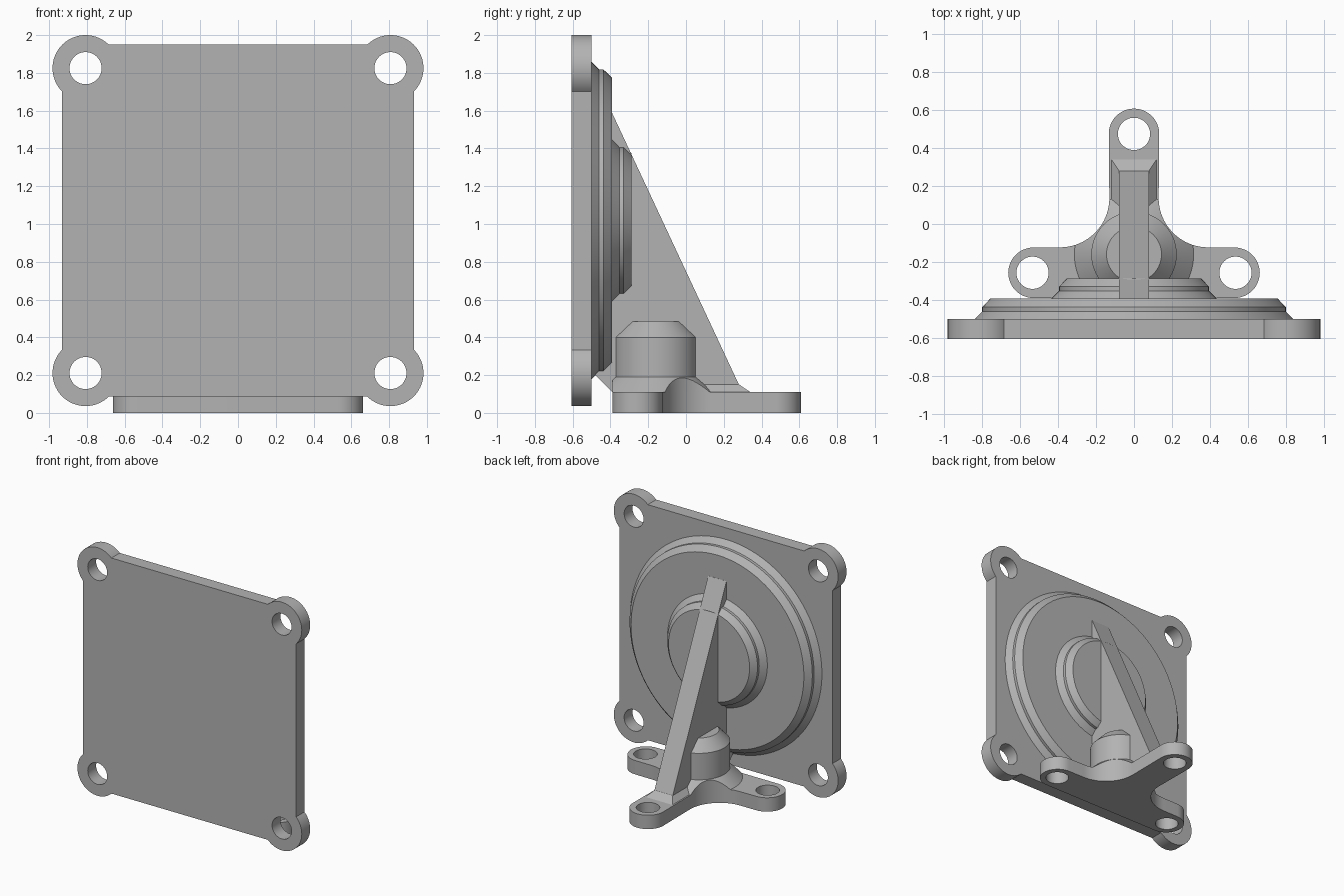
import bpy, bmesh, math
from mathutils import Matrix

cube = bpy.data.objects.get("Cube")
if cube:
    bpy.data.objects.remove(cube, do_unlink=True)

grey = bpy.data.materials.new("plain_grey")
grey.use_nodes = True
COLOUR = (0.45, 0.45, 0.45, 1)
grey.diffuse_color = COLOUR
grey.node_tree.nodes["Principled BSDF"].inputs["Base Color"].default_value = COLOUR

FACE_BACK = Matrix.Rotation(math.pi / 2, 4, 'X')   # local z becomes -y
SIDEWAYS = Matrix(((0, 0, 1, 0), (1, 0, 0, 0), (0, 1, 0, 0), (0, 0, 0, 1)))


def finish(name, bm, matrix=Matrix()):
    bmesh.ops.recalc_face_normals(bm, faces=bm.faces)
    bm.transform(matrix)
    mesh = bpy.data.meshes.new(name)
    bm.to_mesh(mesh)
    bm.free()
    mesh.materials.append(grey)
    obj = bpy.data.objects.new(name, mesh)
    bpy.context.collection.objects.link(obj)
    return obj


def smooth(obj):
    bpy.ops.object.select_all(action='DESELECT')
    obj.select_set(True)
    bpy.context.view_layer.objects.active = obj
    bpy.ops.object.shade_smooth_by_angle(angle=math.radians(30))


def arc(cx, cy, r, start, end, n=24):
    angles = [math.radians(start + (end - start) * i / n) for i in range(n + 1)]
    return [(cx + r * math.cos(a), cy + r * math.sin(a)) for a in angles]


def prism(name, loops, low, high, matrix=Matrix()):
    """Extrude an outline, with further loops as holes."""
    bm = bmesh.new()
    for loop in loops:
        vs = [bm.verts.new((x, y, low)) for x, y in loop]
        for i, v in enumerate(vs):
            bm.edges.new((v, vs[i - 1]))
    bmesh.ops.triangle_fill(bm, use_beauty=True, edges=bm.edges[:])
    top = bmesh.ops.extrude_face_region(bm, geom=bm.faces[:])["geom"]
    bmesh.ops.translate(bm, vec=(0, 0, high - low),
                        verts=[g for g in top if isinstance(g, bmesh.types.BMVert)])
    return finish(name, bm, matrix)


def turned(name, profile, matrix, n=96):
    """Stack of rings (radius, height), capped at both ends."""
    bm = bmesh.new()
    rings = [[bm.verts.new((x, y, h)) for x, y in arc(0, 0, r, 0, 360, n)[:-1]]
             for r, h in profile]
    for a, b in zip(rings, rings[1:]):
        for i in range(n):
            bm.faces.new((a[i - 1], a[i], b[i], b[i - 1]))
    bm.faces.new(rings[0])
    bm.faces.new(rings[-1])
    return finish(name, bm, matrix)


def hole(cx, cy):
    return arc(cx, cy, 0.085, 0, 360, 48)[:-1]


# Square plate with four round corner lugs
MID, LUG, LUG_R, EDGE = 1.018, 0.807, 0.175, 0.932
reach = math.degrees(math.acos((EDGE - LUG) / LUG_R))
outline, holes = [], []
for k, (sx, sy) in enumerate(((1, 1), (-1, 1), (-1, -1), (1, -1))):
    outline += arc(sx * LUG, sy * LUG, LUG_R, 90 * k - reach, 90 * k + 90 + reach, 36)
    holes.append(hole(sx * LUG, sy * LUG))
raised = Matrix.Translation((0, 0, MID)) @ FACE_BACK
smooth(prism("mounting_plate", [outline] + holes, 0.50, 0.605, raised))

# Stepped round discs on the back of the plate
smooth(turned("large_disc", [(0.84, 0.51), (0.84, 0.50), (0.80, 0.46),
                             (0.80, 0.437), (0.757, 0.393)], raised))
smooth(turned("small_disc", [(0.437, 0.40), (0.437, 0.393), (0.395, 0.352),
                             (0.395, 0.33), (0.355, 0.288)], raised))

# Three-armed foot with round ends and filleted inner corners
ARM, FOOT_H = 0.133, 0.11
half = (arc(0.53, -0.257, ARM, -90, 90) + arc(0.39, 0.137, 0.26, 270, 180)
        + arc(0, 0.475, ARM, 0, 90))
foot = half + [(-x, y) for x, y in reversed(half[:-1])]
smooth(prism("three_arm_foot",
             [foot, hole(0.535, -0.257), hole(-0.535, -0.257), hole(0, 0.475)], 0, FOOT_H))

# Chamfered boss above the foot
centre = Matrix.Translation((0, -0.16, 0))
smooth(turned("boss", [(0.225, 0.05), (0.225, 0.40), (0.145, 0.484)], centre))

# Flared collar round the boss, trimmed to the foot outline
collar = turned("boss_collar", [(0.32, 0.09), (0.32, 0.105), (0.225, 0.19)], centre)
trim = prism("collar_trim", [foot], -0.1, 0.5)
trim.hide_render = True
mod = collar.modifiers.new("trim", 'BOOLEAN')
mod.operation, mod.solver, mod.object = 'INTERSECT', 'EXACT', trim
bpy.context.view_layer.objects.active = collar
bpy.ops.object.modifier_apply(modifier=mod.name)
bpy.data.objects.remove(trim, do_unlink=True)
smooth(collar)

# Sloping rib joining the plate to the foot
prism("rib", [[(-0.49, 0.21), (-0.39, 0.11), (-0.37, 0.08), (0.28, 0.08), (0.28, 0.15),
               (-0.392, 1.59), (-0.49, 1.59)]], -0.08, 0.08, SIDEWAYS)

# Chamfered weld round the end of the rib
bm = bmesh.new()
bmesh.ops.create_cube(bm, size=2)
for v in bm.verts:
    up, back = v.co.z > 0, v.co.y > 0
    v.co.x *= 0.08 if up else 0.12
    v.co.y = (0.282 if up else 0.342) if back else -0.05
    v.co.z = 0.15 if up else 0.109
finish("rib_weld", bm)
